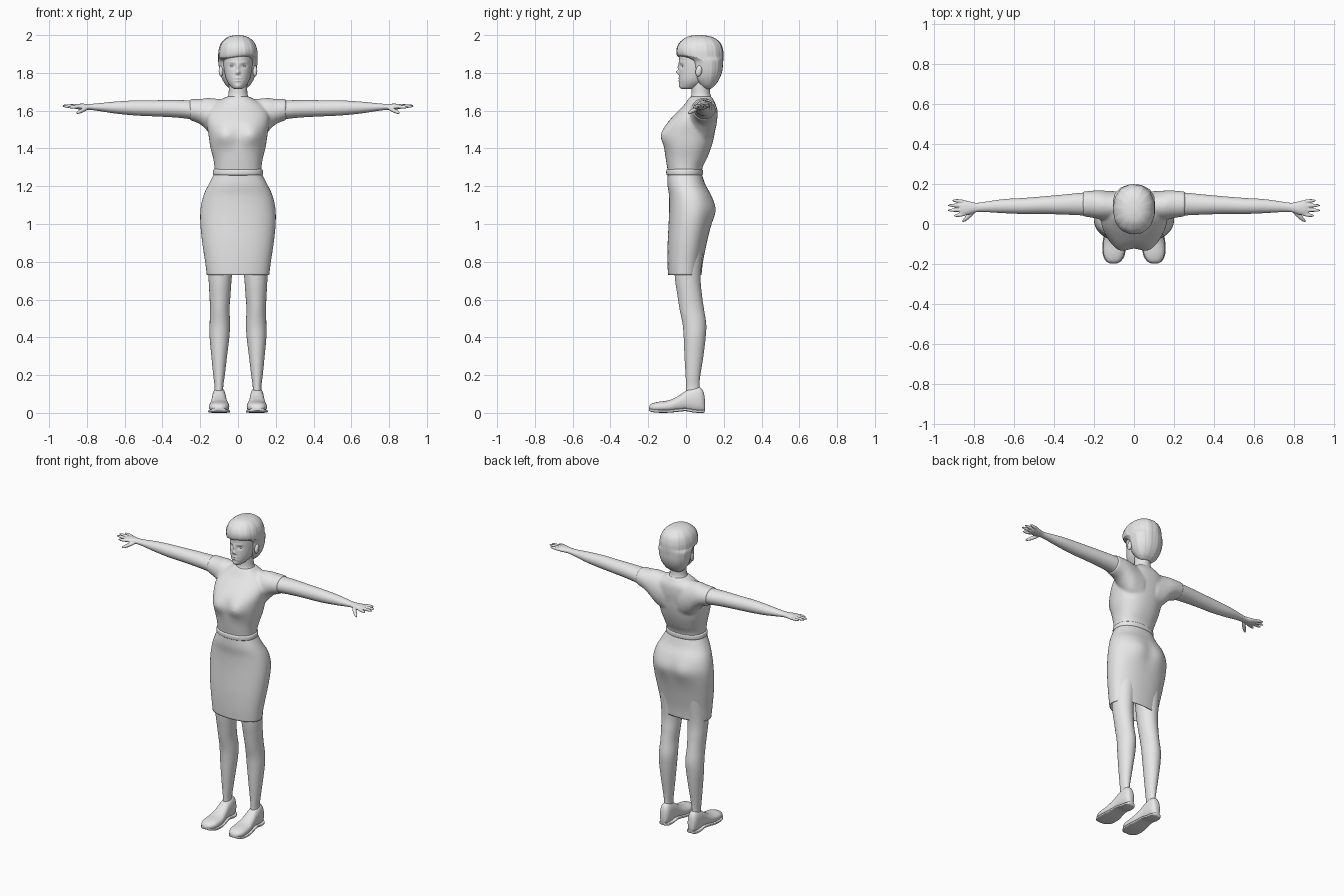
import bpy, bmesh, math
from mathutils import Vector

default = bpy.data.objects.get("Cube")
if default:
    bpy.data.objects.remove(default, do_unlink=True)

grey = bpy.data.materials.new("plain grey")
grey.use_nodes = True
grey.diffuse_color = (0.8, 0.8, 0.8, 1)
grey.node_tree.nodes["Principled BSDF"].inputs["Base Color"].default_value = (0.8, 0.8, 0.8, 1)
SIDES = (("left", 1), ("right", -1))


def finish(bm, name):
    """Turn a bmesh into a smooth shaded grey object."""
    bmesh.ops.recalc_face_normals(bm, faces=bm.faces)
    mesh = bpy.data.meshes.new(name)
    bm.to_mesh(mesh)
    bm.free()
    mesh.materials.append(grey)
    obj = bpy.data.objects.new(name, mesh)
    bpy.context.scene.collection.objects.link(obj)
    bpy.ops.object.select_all(action="DESELECT")
    obj.select_set(True)
    bpy.context.view_layer.objects.active = obj
    bpy.ops.object.shade_smooth_by_angle(angle=math.radians(50))
    return obj


def smooth_rows(rows, steps):
    """Catmull-Rom interpolation through the profile rows."""
    out = []
    for i in range(len(rows) - 1):
        quad = [rows[max(i - 1, 0)], rows[i], rows[i + 1], rows[min(i + 2, len(rows) - 1)]]
        for k in range(steps):
            t = k / steps
            out.append([b + 0.5 * t * (c - a + t * (2 * a - 5 * b + 4 * c - d + t * (3 * (b - c) + d - a)))
                        for a, b, c, d in zip(*quad)])
    return out + [list(rows[-1])]


def loft(name, rows, axis="z", side=1, sides=40, steps=5, power=2.0, capped=True, ridge=0, tweak=None):
    """Rows are (position, a_min, a_max, b_min, b_max) along the axis."""
    order = {"z": (1, 2, 0), "x": (0, 1, 2), "y": (1, 0, 2)}[axis]
    bm = bmesh.new()
    rings = []
    for t, a0, a1, b0, b1 in smooth_rows(rows, steps):
        ring = []
        for k in range(sides):
            ang = math.tau * k / sides
            c, s = math.cos(ang), math.sin(ang)
            r = 1 + ridge * (math.sin(13 * ang + 9 * t) + 0.6 * math.sin(29 * ang))
            a = (a0 + a1) / 2 + (a1 - a0) / 2 * r * math.copysign(abs(c) ** (2 / power), c)
            b = (b0 + b1) / 2 + (b1 - b0) / 2 * r * math.copysign(abs(s) ** (2 / power), s)
            src = (t, a, b)
            co = Vector([src[i] for i in order])
            co.x *= side
            ring.append(bm.verts.new(tweak(co) if tweak else co))
        rings.append(ring)
    for low, high in zip(rings, rings[1:]):
        for k in range(sides):
            j = (k + 1) % sides
            bm.faces.new((low[k], low[j], high[j], high[k]))
    if capped:
        bm.faces.new(rings[0])
        bm.faces.new(rings[-1])
    return finish(bm, name)


def sym(rows):
    """Expand (z, half_width, front, back) into loft rows."""
    return [(z, -w, w, f, b) for z, w, f, b in rows]


def ellipsoid(name, centre, size, direction=(0, 0, 1)):
    bm = bmesh.new()
    bmesh.ops.create_uvsphere(bm, u_segments=20, v_segments=14, radius=1)
    bmesh.ops.scale(bm, vec=size, verts=bm.verts)
    bmesh.ops.rotate(bm, matrix=Vector(direction).to_track_quat("Z", "Y").to_matrix(), verts=bm.verts)
    bmesh.ops.translate(bm, vec=centre, verts=bm.verts)
    return finish(bm, name)


def finger(start, end, radius):
    p, q = Vector(start), Vector(end)
    return ellipsoid("finger", (p + q) / 2, (radius, radius, (q - p).length / 2), q - p)


def sculpt(obj, bumps, facing):
    """Push soft mirrored bumps (x, z, x_size, z_size, depth) out of the front or back."""
    normals = [v.normal.copy() for v in obj.data.vertices]
    for v, n in zip(obj.data.vertices, normals):
        weight = max(0, n.y * facing) ** 0.5
        x, z = abs(v.co.x), v.co.z
        push = sum(d * math.exp(-((x - bx) / sx) ** 2 - ((z - bz) / sz) ** 2) for bx, bz, sx, sz, d in bumps)
        v.co.y += facing * weight * push


def fuse(name, parts, voxel, rounds):
    """Blend overlapping closed parts into one skin."""
    bpy.ops.object.select_all(action="DESELECT")
    for p in parts:
        p.select_set(True)
    bpy.context.view_layer.objects.active = parts[0]
    bpy.ops.object.join()
    obj = parts[0]
    obj.name = name
    remesh = obj.modifiers.new("blend", "REMESH")
    remesh.mode = "VOXEL"
    remesh.voxel_size = voxel
    remesh.use_smooth_shade = True
    relax = obj.modifiers.new("relax", "SMOOTH")
    relax.factor = 0.5
    relax.iterations = rounds
    return obj


# Blouse: torso with short sleeves
torso = loft("torso", sym([
    (1.25, .122, -.092, .08), (1.3, .124, -.1, .088), (1.35, .132, -.108, .112), (1.41, .147, -.115, .135),
    (1.47, .156, -.117, .15), (1.53, .165, -.1, .158), (1.58, .165, -.06, .163), (1.625, .14, -.015, .16),
    (1.655, .095, .008, .147), (1.675, .058, .022, .134)]), sides=64, power=2.3)
sculpt(torso, [(.075, 1.47, .055, .055, .026)], -1)
SHOULDER = [(.05, .02, .16, 1.42, 1.66), (.12, .015, .165, 1.45, 1.664), (.16, .02, .167, 1.49, 1.667),
            (.2, .03, .167, 1.528, 1.662), (.255, .038, .162, 1.55, 1.662)]
sleeves = [loft("sleeve", SHOULDER, "x", s) for _, s in SIDES]
fuse("blouse", [torso] + sleeves, .007, 8)

# Arms with hands
ARM = [(.2, .04, .157, 1.54, 1.655), (.26, .043, .156, 1.556, 1.655), (.35, .047, .147, 1.565, 1.656),
       (.45, .05, .138, 1.57, 1.655), (.55, .05, .13, 1.575, 1.654), (.65, .054, .124, 1.585, 1.648),
       (.75, .06, .11, 1.6, 1.638), (.79, .058, .106, 1.604, 1.636), (.83, .046, .115, 1.605, 1.637),
       (.86, .044, .119, 1.61, 1.634), (.872, .05, .116, 1.614, 1.63)]
FINGERS = [(.052, .04, .9, 1.618), (.072, .068, .932, 1.624), (.092, .093, .93, 1.627), (.11, .118, .908, 1.628)]
for label, s in SIDES:
    parts = [loft("arm", ARM, "x", s)]
    for y, tip_y, tip_x, tip_z in FINGERS:
        parts.append(finger((s * .83, y, 1.622), (s * tip_x, tip_y, tip_z), .0095))
    parts.append(finger((s * .79, .07, 1.618), (s * .857, .01, 1.585), .011))
    fuse(label + "_arm", parts, .0035, 3)

# Belt and pencil skirt
loft("belt", sym([(1.258, .126, -.098, .084), (1.264, .132, -.104, .089), (1.284, .131, -.104, .089),
                  (1.29, .125, -.098, .084)]), sides=64, power=2.2)
skirt = loft("skirt", sym([
    (.73, .165, -.095, .082), (.8, .174, -.098, .09), (.9, .189, -.097, .11), (1.0, .199, -.092, .132),
    (1.08, .198, -.089, .145), (1.15, .183, -.09, .132), (1.21, .155, -.098, .102),
    (1.27, .124, -.097, .082)]), sides=64, power=2.25, capped=False)
sculpt(skirt, [(.075, 1.07, .07, .075, .016)], 1)
cloth = skirt.modifiers.new("cloth", "SOLIDIFY")
cloth.thickness = .004

# Legs and shoes
LEG = [(.09, .077, .126, 0, .075), (.14, .078, .124, 0, .071), (.2, .07, .131, -.002, .076),
       (.3, .058, .141, -.008, .092), (.4, .046, .15, -.012, .104), (.47, .042, .15, -.018, .107),
       (.55, .045, .148, -.034, .095), (.62, .04, .151, -.045, .085), (.73, .032, .157, -.06, .078),
       (.95, .01, .17, -.07, .1)]
SHOE = [(-.197, .09, .116, .016, .03), (-.185, .068, .136, .009, .047), (-.15, .049, .152, .004, .058),
        (-.09, .047, .152, .004, .067), (-.04, .056, .144, .009, .09), (0, .062, .139, .012, .118),
        (.04, .064, .137, .005, .136), (.075, .068, .133, .003, .134), (.093, .078, .124, .004, .11),
        (.1, .088, .114, .01, .07)]
SOLE = [(y, a - .004, b + .004, low - .003, low + .013) for y, a, b, low, _ in SHOE]
for label, s in SIDES:
    loft(label + "_leg", LEG, "z", s)
    loft(label + "_shoe", SHOE, "y", s, power=2.3)
    loft(label + "_sole", SOLE, "y", s, power=5)

# Neck and head with sculpted features
loft("neck", sym([(1.62, .07, .03, .14), (1.66, .06, .022, .138), (1.69, .05, .029, .128),
                  (1.74, .049, .03, .125), (1.8, .05, .03, .12)]))
head = loft("head", sym([
    (1.714, .014, -.02, .03), (1.722, .032, -.031, .06), (1.75, .054, -.036, .105), (1.78, .066, -.037, .13),
    (1.82, .074, -.036, .15), (1.86, .077, -.036, .16), (1.9, .075, -.034, .16), (1.94, .06, -.01, .14),
    (1.96, .03, .02, .1)]), sides=112, steps=8)
sculpt(head, [
    (0, 1.83, .008, .022, .008), (0, 1.803, .009, .009, .015), (.009, 1.798, .005, .005, .004),
    (.031, 1.836, .014, .01, -.009), (.03, 1.856, .02, .006, .003), (0, 1.771, .018, .004, .005),
    (0, 1.758, .015, .004, .005), (0, 1.765, .018, .002, -.004), (0, 1.73, .016, .01, .004)], -1)
for label, s in SIDES:
    ellipsoid(label + "_eye", (s * .031, -.011, 1.835), (.013, .011, .008))
    ellipsoid(label + "_ear", (s * .09, .068, 1.81), (.012, .017, .03), (0, .2, 1))


# Short bob with a fringe swept to one side
def sweep(co):
    front = min(1, max(0, (.05 - co.y) / .08))
    low = min(1, max(0, (1.95 - co.z) / .06))
    co.z += front * low * (.12 * co.x + .004)
    return co


loft("hair", sym([
    (1.715, .04, .095, .13), (1.735, .064, .07, .155), (1.77, .085, .042, .178), (1.81, .097, .03, .192),
    (1.86, .104, .02, .197), (1.878, .104, -.02, .198), (1.886, .104, -.045, .198), (1.92, .102, -.05, .196),
    (1.955, .09, -.038, .184), (1.98, .068, -.012, .158), (1.994, .042, .015, .125), (2.0, .012, .05, .08)]),
    sides=112, power=2.2, ridge=.008, tweak=sweep)
